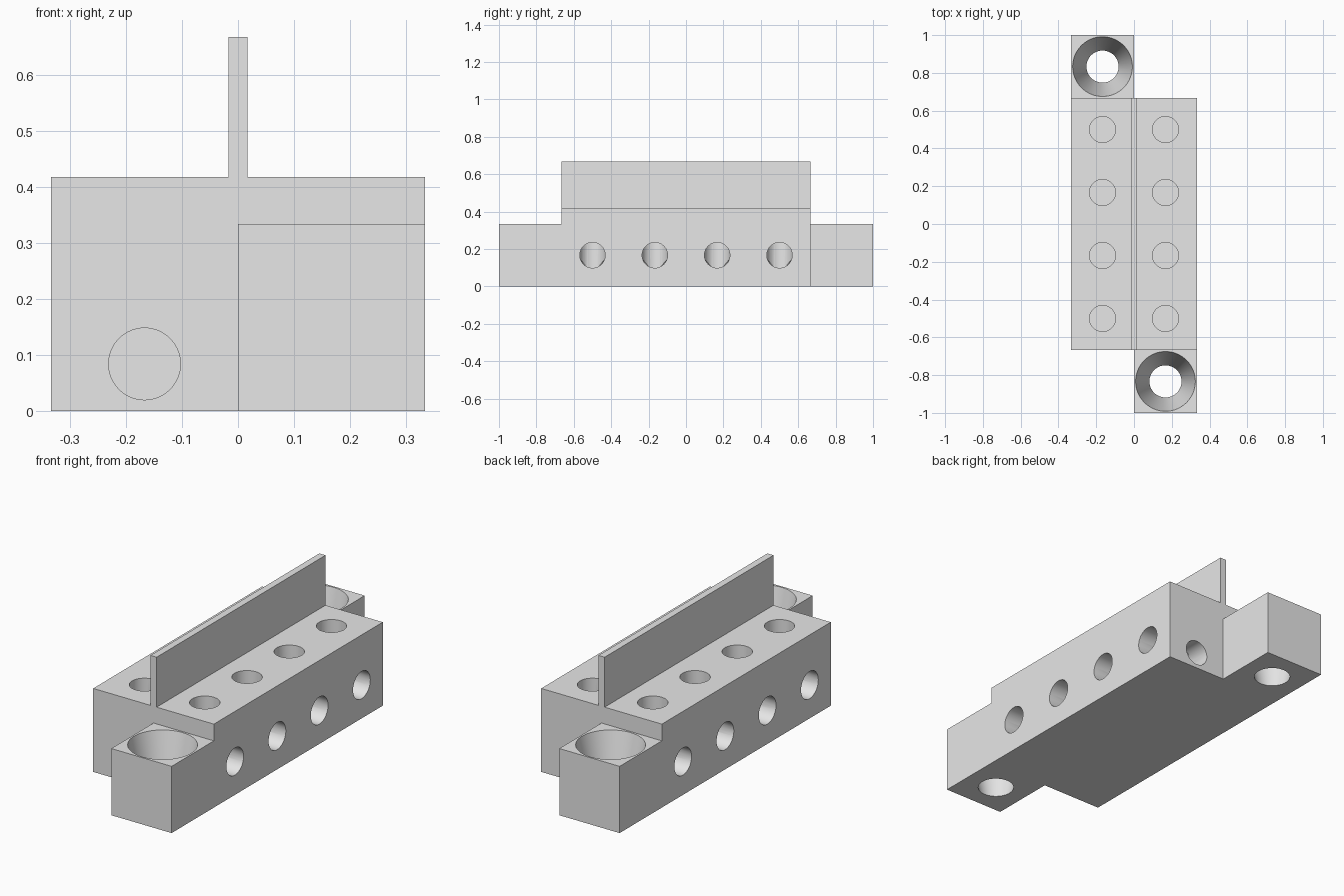
import bpy
import math
from mathutils import Matrix

if "Cube" in bpy.data.objects:
    bpy.data.objects.remove(bpy.data.objects["Cube"], do_unlink=True)

T = 1 / 3          # half width of the block
C = T / 2          # centre line of each terminal row
HALF = 2 * T       # half length of the main block
TOP = 0.417        # main block height
FIN = 0.017        # half thickness of the divider

grey = bpy.data.materials.new("plain_grey")
grey.use_nodes = True
colour = (0.8, 0.8, 0.8, 1)
grey.diffuse_color = colour
grey.node_tree.nodes["Principled BSDF"].inputs["Base Color"].default_value = colour


def box(name, lo, hi):
    bpy.ops.mesh.primitive_cube_add(size=1)
    ob = bpy.context.object
    ob.name = name
    size = [b - a for a, b in zip(lo, hi)]
    mid = [(a + b) / 2 for a, b in zip(lo, hi)]
    ob.data.transform(Matrix.Translation(mid) @ Matrix.Diagonal((*size, 1)))
    return ob


def drill(name, centre, length, r_low, r_high=None, rot=(0, 0, 0)):
    bpy.ops.mesh.primitive_cone_add(
        vertices=64, radius1=r_low, radius2=r_high or r_low,
        depth=length, location=centre, rotation=rot)
    ob = bpy.context.object
    ob.name = name
    return ob


def combine(target, other, operation):
    mod = target.modifiers.new(operation.lower(), "BOOLEAN")
    mod.operation = operation
    mod.solver = "EXACT"
    mod.object = other
    bpy.context.view_layer.objects.active = target
    bpy.ops.object.modifier_apply(modifier=mod.name)
    bpy.data.objects.remove(other, do_unlink=True)


# Main block and central divider, extruded from one cross-section
section = [(-T, 0), (T, 0), (T, TOP), (FIN, TOP), (FIN, HALF),
           (-FIN, HALF), (-FIN, TOP), (-T, TOP)]
n = len(section)
verts = [(x, y, z) for y in (-HALF, HALF) for x, z in section]
faces = [list(range(n)), list(range(2 * n - 1, n - 1, -1))]
faces += [[i, i + n, (i + 1) % n + n, (i + 1) % n] for i in range(n)]
mesh = bpy.data.meshes.new("terminal_block")
mesh.from_pydata(verts, [], faces)
mesh.update()
block = bpy.data.objects.new("terminal_block", mesh)
bpy.context.collection.objects.link(block)

# Each half is the other turned half way round the vertical axis
for s in (1, -1):
    # Mounting ear
    ys = sorted((-s, -s * (HALF - 0.05)))
    xs = sorted((0, s * T))
    ear = box("mounting_ear", (xs[0], ys[0], 0), (xs[1], ys[1], T))
    combine(block, ear, "UNION")

for s in (1, -1):
    # Tapered screw hole through the ear
    slope = (0.158 - 0.085) / T
    e = 0.01
    hole = drill("ear_hole", (s * C, -s * 5 * C, T / 2), T + 2 * e,
                 0.085 - slope * e, 0.158 + slope * e)
    combine(block, hole, "DIFFERENCE")

    # Screw wells from above and wire entries from the side
    for y in (-3 * C, -C, C, 3 * C):
        well = drill("screw_well", (s * C, y, 0.26), 0.484, 0.069)
        combine(block, well, "DIFFERENCE")
        entry = drill("wire_entry", (s * 0.27, y, C), 0.2, 0.068,
                      rot=(0, math.pi / 2, 0))
        combine(block, entry, "DIFFERENCE")

    # Lengthwise bore, open at the end away from the ear
    bore = drill("bus_bore", (s * C, s * 0.05, 0.084), 1.3, 0.064,
                 rot=(math.pi / 2, 0, 0))
    combine(block, bore, "DIFFERENCE")

block.data.materials.clear()
block.data.materials.append(grey)
for p in block.data.polygons:
    p.material_index = 0
bpy.ops.object.select_all(action="DESELECT")
block.select_set(True)
bpy.context.view_layer.objects.active = block
bpy.ops.object.shade_smooth_by_angle(angle=math.radians(30))
